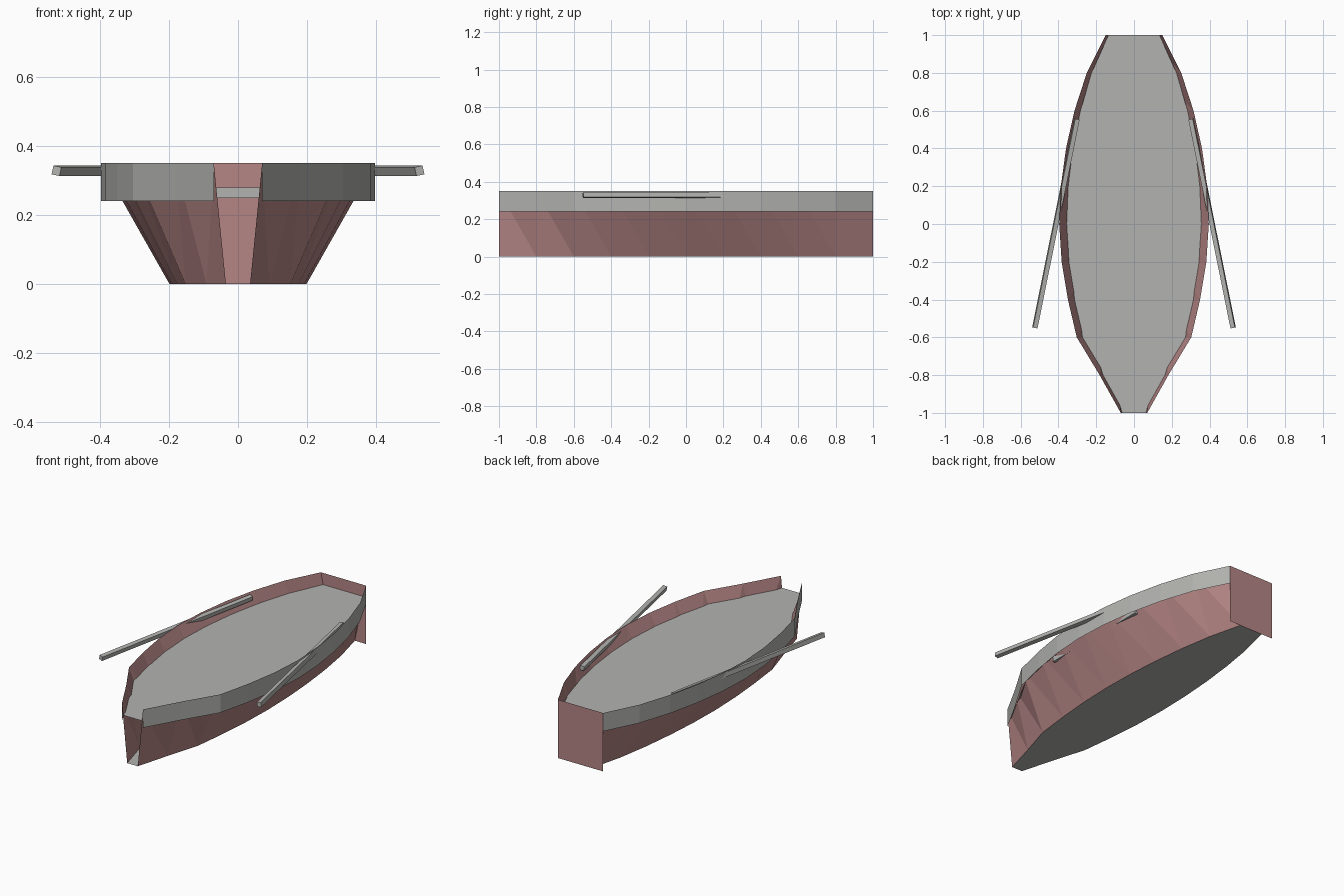
import bpy
import math
from mathutils import Matrix, Vector

cube = bpy.data.objects.get("Cube")
if cube:
    bpy.data.objects.remove(cube, do_unlink=True)


def material(name, rgb):
    mat = bpy.data.materials.new(name)
    mat.use_nodes = True
    mat.diffuse_color = (*rgb, 1)
    mat.node_tree.nodes["Principled BSDF"].inputs["Base Color"].default_value = (*rgb, 1)
    return mat


GREY = material("weathered grey", (0.45, 0.45, 0.435))
RED = material("dusty red", (0.46, 0.235, 0.235))

# Half-breadths of the rim, evenly spaced from bow to stern
RIM = [0.07, 0.182, 0.303, 0.35, 0.383, 0.396, 0.387, 0.36, 0.315, 0.25, 0.15]
HEIGHT = 0.35
BAND_LOW = 0.24
DECK = 0.28
COUNT = len(RIM)


def station(i):
    return -1 + 2 * i / (COUNT - 1)


def make(name, verts, faces, mat, mirrored=False):
    mesh = bpy.data.meshes.new(name)
    mesh.from_pydata(verts, [], faces)
    mesh.materials.append(mat)
    obj = bpy.data.objects.new(name, mesh)
    bpy.context.collection.objects.link(obj)
    if mirrored:
        mod = obj.modifiers.new("Mirror", 'MIRROR')
        mod.use_mirror_merge = False
    return obj


def line(scale, z):
    return [(w * scale, station(i), z) for i, w in enumerate(RIM)]


def side_strip(name, low, high, mat):
    """Triangulated skin between two lengthwise lines, mirrored."""
    faces = []
    for i in range(COUNT - 1):
        faces.append((i, i + 1, COUNT + i))
        faces.append((i + 1, COUNT + i + 1, COUNT + i))
    return make(name, low + high, faces, mat, True)


def plank(name, scale, z, flip=False):
    """Flat sheet following the hull outline."""
    edge = line(scale, z)
    outline = edge + [(-x, y, h) for x, y, h in reversed(edge)]
    if flip:
        outline.reverse()
    return make(name, outline, [tuple(range(len(outline)))], GREY)


def box(name, size, matrix, mirrored=False):
    verts = [matrix @ Vector((x * size[0], y * size[1], z * size[2]))
             for x in (-0.5, 0.5) for y in (-0.5, 0.5) for z in (-0.5, 0.5)]
    faces = [(0, 1, 3, 2), (4, 6, 7, 5), (0, 4, 5, 1),
             (2, 3, 7, 6), (0, 2, 6, 4), (1, 5, 7, 3)]
    return make(name, verts, faces, GREY, mirrored)


# Flared hull skins, open at the bow, with an upright band hung from the rim
side_strip("hull_side", line(0.5, 0), line(1, HEIGHT), RED)
side_strip("rim_band", line(1, BAND_LOW), line(1, HEIGHT), GREY)

# Square stern board
w = RIM[-1]
make("stern_board", [(w, 1, 0), (-w, 1, 0), (-w, 1, HEIGHT), (w, 1, HEIGHT)],
     [(0, 1, 2, 3)], RED)

# Bottom and deck sheets
plank("bottom", 0.5, 0, flip=True)
plank("deck", 0.9, DECK)

# Bench block under the deck, its corners just breaking through the hull
box("bench", (0.66, 0.7, 0.03), Matrix.Translation((0, 0.05, DECK - 0.0155)))

# Oars laid across the rim, rolled slightly inward
inner = Vector((0.302, 0.555, 0.328))
outer = Vector((0.525, -0.55, 0.328))
along = inner - outer
turn = Matrix.Rotation(math.atan2(-along.x, along.y), 4, 'Z')
roll = Matrix.Rotation(math.radians(-12), 4, 'Y')
box("oar", (0.024, along.length, 0.026),
    Matrix.Translation((inner + outer) / 2) @ turn @ roll, True)
